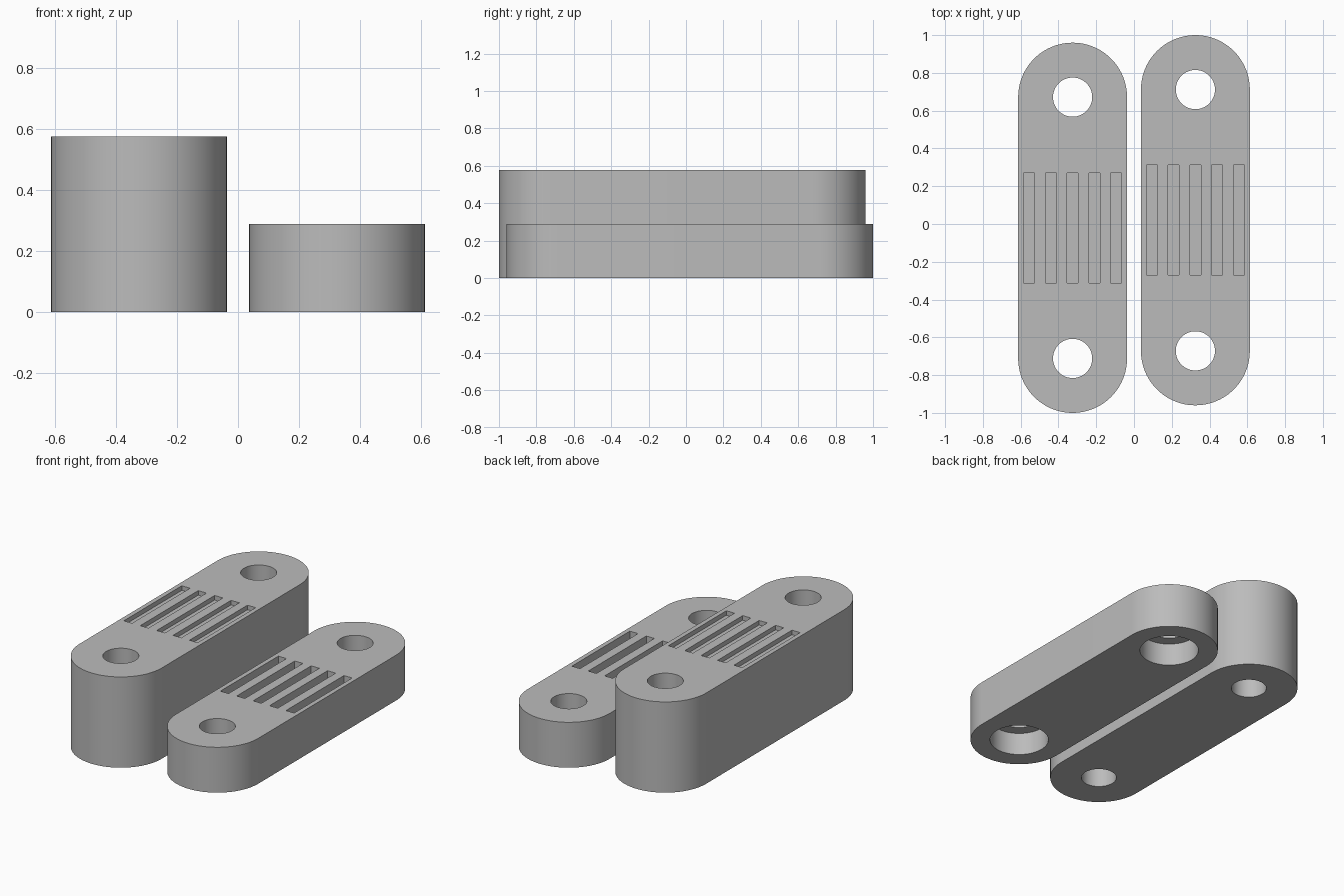
import bpy, bmesh, math
from mathutils import Matrix

if "Cube" in bpy.data.objects:
    bpy.data.objects.remove(bpy.data.objects["Cube"], do_unlink=True)

MM = 0.02882            # one design unit
RADIUS = 10 * MM        # rounded ends
HALF_SPAN = 24 * MM     # block centre to hole centre
HOLE_R = 3.6 * MM
BORE_R = 6 * MM

grey = bpy.data.materials.new("plain grey")
grey.use_nodes = True
grey.diffuse_color = (0.5, 0.5, 0.5, 1)
grey.node_tree.nodes["Principled BSDF"].inputs["Base Color"].default_value = (0.5, 0.5, 0.5, 1)


def make_object(name, bm):
    bmesh.ops.recalc_face_normals(bm, faces=bm.faces)
    mesh = bpy.data.meshes.new(name)
    bm.to_mesh(mesh)
    bm.free()
    mesh.materials.append(grey)
    obj = bpy.data.objects.new(name, mesh)
    bpy.context.collection.objects.link(obj)
    return obj


def stadium(name, height):
    """Upright slab with two half-round ends."""
    bm = bmesh.new()
    ring = []
    for end, start in ((1, 0), (-1, math.pi)):
        for i in range(49):
            a = start + math.pi * i / 48
            ring.append(bm.verts.new((RADIUS * math.cos(a),
                                      end * HALF_SPAN + RADIUS * math.sin(a), 0)))
    base = bm.faces.new(ring)
    top = bmesh.ops.extrude_face_region(bm, geom=[base])["geom"]
    bmesh.ops.translate(bm, vec=(0, 0, height),
                        verts=[v for v in top if isinstance(v, bmesh.types.BMVert)])
    return make_object(name, bm)


def round_cutter(name, radius, low, high):
    """A pair of pegs, one for each hole."""
    bm = bmesh.new()
    for side in (-1, 1):
        bmesh.ops.create_cone(bm, cap_ends=True, segments=64, radius1=radius,
                              radius2=radius, depth=high - low,
                              matrix=Matrix.Translation((0, side * HALF_SPAN, (low + high) / 2)))
    return make_object(name, bm)


def slot_cutter(name, height, depth):
    """Five parallel bars sunk into the top."""
    bm = bmesh.new()
    for i in range(-2, 3):
        place = Matrix.Translation((i * 4 * MM, 0, height))
        size = Matrix.Diagonal((2 * MM, 20.2 * MM, 2 * depth, 1))
        bmesh.ops.create_cube(bm, size=1, matrix=place @ size)
    return make_object(name, bm)


def carve(obj, cutter):
    mod = obj.modifiers.new(cutter.name, "BOOLEAN")
    mod.operation = "DIFFERENCE"
    mod.solver = "EXACT"
    mod.object = cutter
    bpy.ops.object.select_all(action="DESELECT")
    bpy.context.view_layer.objects.active = obj
    obj.select_set(True)
    bpy.ops.object.modifier_apply(modifier=mod.name)
    bpy.data.objects.remove(cutter, do_unlink=True)


def block(name, x, y, height, slot_depth, bore_depth=0):
    obj = stadium(name, height)
    carve(obj, round_cutter("hole_cutter", HOLE_R, -0.1, height + 0.1))
    if bore_depth:
        carve(obj, round_cutter("bore_cutter", BORE_R, -0.1, bore_depth))
    carve(obj, slot_cutter("slot_cutter", height, slot_depth))
    obj.location = (x, y, 0)
    bpy.ops.object.shade_smooth_by_angle(angle=math.radians(30))


# Tall block on the right, short counterbored block on the left
block("tall_block", -0.325, -0.02, 20 * MM, 1 * MM)
block("short_block", 0.325, 0.02, 10 * MM, 2 * MM, 5 * MM)
